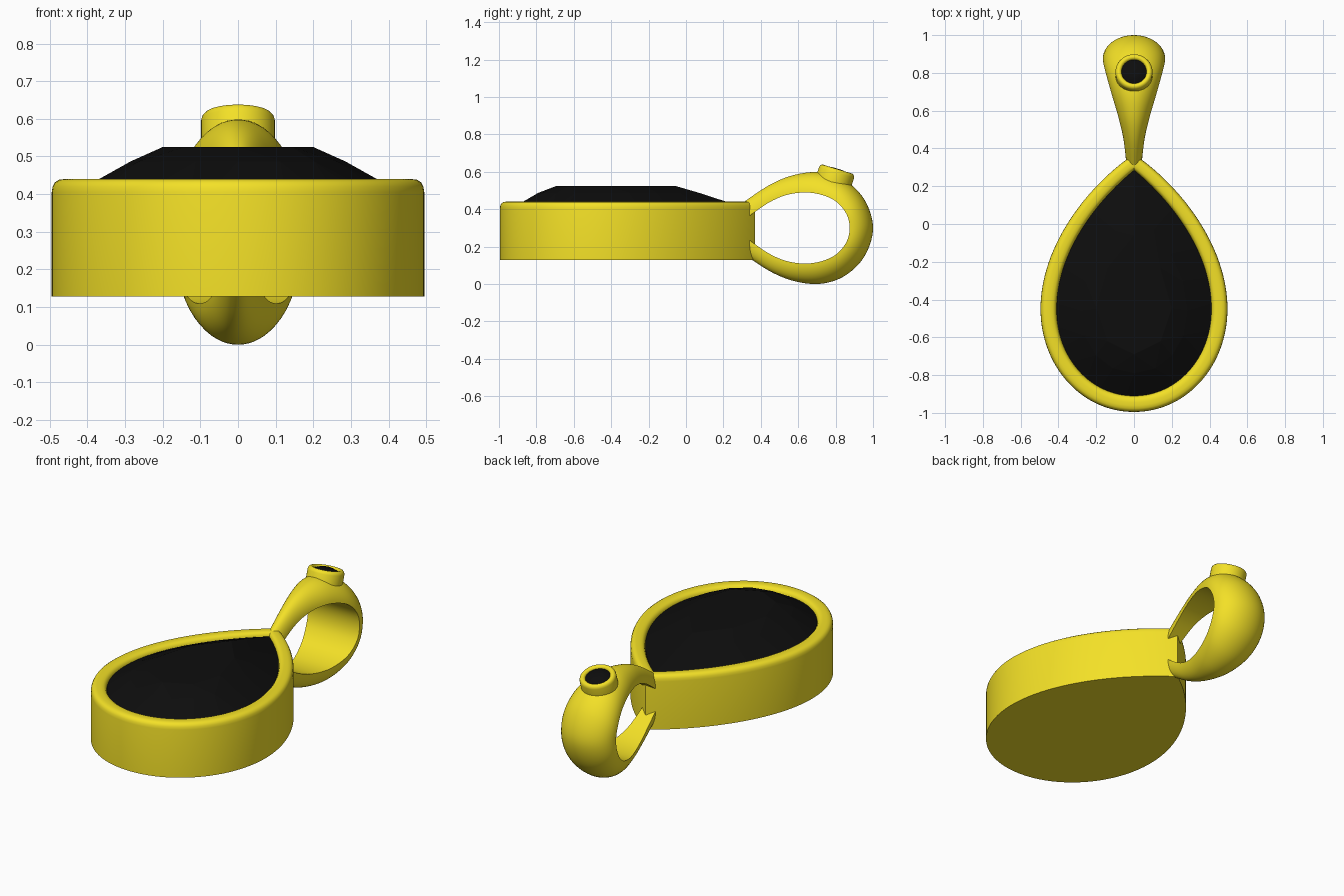
import bpy, bmesh, math
from mathutils import Vector, Matrix
from mathutils.geometry import interpolate_bezier

if "Cube" in bpy.data.objects:
    bpy.data.objects.remove(bpy.data.objects["Cube"])


def material(name, color):
    m = bpy.data.materials.new(name)
    m.diffuse_color = color
    m.use_nodes = True
    m.node_tree.nodes["Principled BSDF"].inputs["Base Color"].default_value = m.diffuse_color
    return m


gold = material("gold", (0.9, 0.75, 0.02, 1))
black = material("black_stone", (0.004, 0.004, 0.004, 1))


def finish(bm, name, mat, angle=35, smooth=True):
    bmesh.ops.recalc_face_normals(bm, faces=bm.faces)
    me = bpy.data.meshes.new(name)
    bm.to_mesh(me)
    bm.free()
    ob = bpy.data.objects.new(name, me)
    bpy.context.collection.objects.link(ob)
    me.materials.append(mat)
    if smooth:
        bpy.ops.object.select_all(action='DESELECT')
        ob.select_set(True)
        bpy.context.view_layer.objects.active = ob
        bpy.ops.object.shade_smooth_by_angle(angle=math.radians(angle))
    return ob


def loft(rings, name, mat, angle=35):
    """Bridge closed rings of points and cap both ends."""
    bm = bmesh.new()
    vs = [[bm.verts.new(p) for p in r] for r in rings]
    n = len(vs[0])
    for a, b in zip(vs, vs[1:]):
        for i in range(n):
            j = (i + 1) % n
            bm.faces.new((a[i], a[j], b[j], b[i]))
    bm.faces.new(vs[0])
    bm.faces.new(vs[-1])
    return finish(bm, name, mat, angle)


def teardrop(tip, h1, h2, side, h3, h4, bottom, n):
    """Closed pear outline from two Bezier spans, mirrored in x."""
    v = [Vector(p) for p in (tip, h1, h2, side, h3, h4, bottom)]
    right = interpolate_bezier(*v[:4], n)[:-1] + interpolate_bezier(*v[3:], n)
    left = [Vector((-p.x, p.y)) for p in right[-2:0:-1]]
    return [Vector((p.x, p.y)) for p in right] + left


def outer_shape(n):
    return teardrop((0, .37), (.25, .2), (.495, -.12), (.495, -.45),
                    (.495, -.75), (.28, -.995), (0, -.995), n)


def inner_shape(n):
    return teardrop((0, .285), (.2, .12), (.41, -.15), (.41, -.45),
                    (.41, -.71), (.23, -.91), (0, -.91), n)


# Pear-shaped setting with a rounded rim
N = 33
pairs = list(zip(outer_shape(N), inner_shape(N)))
profile = [(0, .128), (0, .405), (.03, .42), (.1, .431), (.22, .438), (.4, .44),
           (.6, .44), (.78, .438), (.9, .432), (.97, .422), (1, .41), (1, .38)]
loft([[(*o.lerp(i, f), z) for o, i in pairs] for f, z in profile], "setting", gold)

# Faceted main stone: hull of girdle, middle ring and table
bm = bmesh.new()
for p in inner_shape(N):
    for z in (.385, .417):
        bm.verts.new((p.x, p.y, z))
for sx, y0, y1, z, n in ((.695, -.79, .07, .487, 5), (.488, -.69, -.06, .525, 3)):
    for p in inner_shape(n):
        t = (p.y + .91) / 1.195
        bm.verts.new((p.x * sx, y0 + t * (y1 - y0), z))
hull = bmesh.ops.convex_hull(bm, input=bm.verts)
junk = [v for v in bm.verts if not v.link_faces]
bmesh.ops.delete(bm, geom=junk, context='VERTS')
finish(bm, "main_stone", black, smooth=False)

# Bail loop: outer y, outer dz, inner y, inner dz, half width
half = [(.31, .14, .335, .062, .042), (.45, .232, .45, .14, .056), (.58, .284, .56, .182, .081),
        (.72, .298, .68, .187, .116), (.85, .255, .79, .15, .147),
        (.955, .15, .855, .08, .163), (1.0, 0, .875, 0, .165)]
stations = half + [(a, -b, c, -d, w) for a, b, c, d, w in half[-2::-1]]


def catmull(pts, sub):
    out = []
    for i in range(len(pts) - 1):
        p0, p1, p2 = pts[max(i - 1, 0)], pts[i], pts[i + 1]
        p3 = pts[min(i + 2, len(pts) - 1)]
        for k in range(sub):
            t = k / sub
            out.append([.5 * (2 * b + (c - a) * t + (2 * a - 5 * b + 4 * c - d) * t * t
                              + (3 * b - a - 3 * c + d) * t ** 3)
                        for a, b, c, d in zip(p0, p1, p2, p3)])
    return out + [list(pts[-1])]


rings = []
for oy, oz, iy, iz, w in catmull(stations, 7):
    ring = []
    for k in range(25):
        a = math.pi * k / 24
        s = math.sin(a)
        ring.append((w * math.cos(a), iy + (oy - iy) * s, .299 + iz + (oz - iz) * s))
    rings.append(ring)
loft(rings, "bail", gold, 40)

# Small tilted collet and its stone
place = Matrix.Translation((0, .81, .613)) @ Matrix.Rotation(math.radians(-17), 4, 'X')


def lathe(prof, name, mat, n=48):
    loft([[place @ Vector((r * math.cos(2 * math.pi * i / n), r * math.sin(2 * math.pi * i / n), z))
           for i in range(n)] for r, z in prof], name, mat)


lathe([(.098, -.08), (.098, -.018), (.095, -.008), (.088, -.001), (.08, .001),
       (.072, -.002), (.067, -.008), (.065, -.02)], "small_collet", gold)
lathe([(.066, -.03), (.066, -.012), (.045, -.002), (.03, .003)], "small_stone", black)
